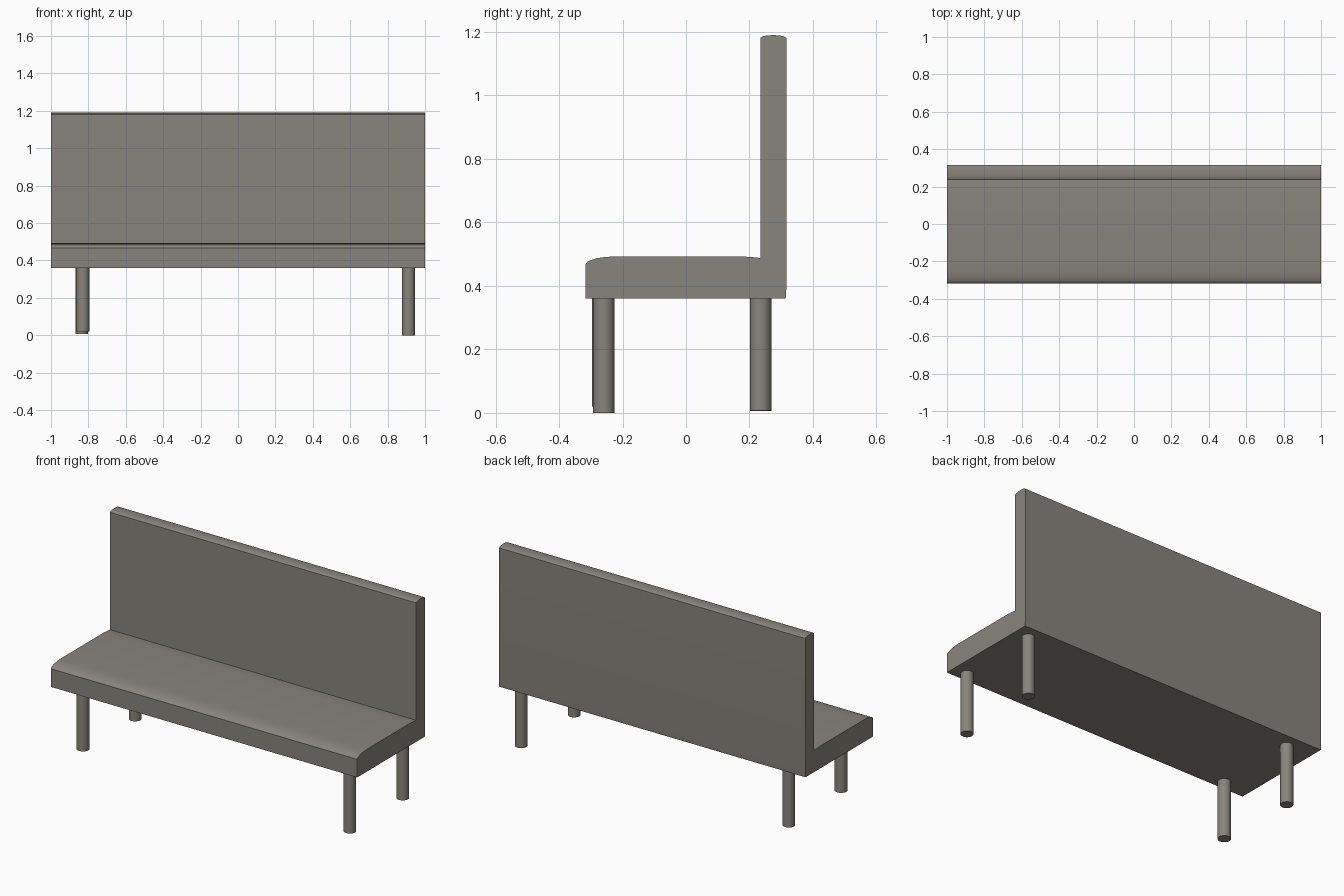
import bpy, bmesh, math

if "Cube" in bpy.data.objects:
    bpy.data.objects.remove(bpy.data.objects["Cube"])

mat = bpy.data.materials.new("warm_grey")
mat.diffuse_color = (0.245, 0.233, 0.2, 1)
mat.use_nodes = True
mat.node_tree.nodes["Principled BSDF"].inputs["Base Color"].default_value = mat.diffuse_color


def finish(name, bm, angle):
    bmesh.ops.recalc_face_normals(bm, faces=bm.faces[:])
    me = bpy.data.meshes.new(name)
    bm.to_mesh(me)
    bm.free()
    me.materials.append(mat)
    ob = bpy.data.objects.new(name, me)
    bpy.context.collection.objects.link(ob)
    bpy.ops.object.select_all(action='DESELECT')
    ob.select_set(True)
    bpy.context.view_layer.objects.active = ob
    bpy.ops.object.shade_smooth_by_angle(angle=math.radians(angle))
    return ob


# Seat and backrest: one L-shaped (y, z) profile extruded along the width
profile = [
    (-0.317, 0.361), (-0.317, 0.468), (-0.312, 0.475), (-0.301, 0.481),
    (-0.283, 0.487), (-0.255, 0.491), (-0.22, 0.493),      # rounded front lip
    (0.17, 0.493), (0.205, 0.491), (0.234, 0.488),         # dip into the corner
    (0.234, 1.181), (0.241, 1.186), (0.255, 1.189), (0.275, 1.19),
    (0.295, 1.189), (0.309, 1.186), (0.316, 1.181),        # rounded top
    (0.316, 0.39), (0.314, 0.361),
]
bm = bmesh.new()
face = bm.faces.new([bm.verts.new((-1, y, z)) for y, z in profile])
ext = bmesh.ops.extrude_face_region(bm, geom=[face])
bmesh.ops.translate(bm, vec=(2, 0, 0),
                    verts=[v for v in ext["geom"] if isinstance(v, bmesh.types.BMVert)])
finish("seat_and_backrest", bm, 32)


# Round legs, slightly uneven in position and length
def leg(name, x, y, bottom, radius):
    top = 0.37
    bm = bmesh.new()
    bmesh.ops.create_cone(bm, cap_ends=True, segments=24, radius1=radius,
                          radius2=radius, depth=top - bottom)
    bmesh.ops.translate(bm, verts=bm.verts[:], vec=(x, y, (top + bottom) / 2))
    finish(name, bm, 40)


leg("front_left_leg", -0.83, -0.261, 0.02, 0.035)
leg("front_right_leg", 0.912, -0.259, 0.0, 0.034)
leg("back_left_leg", -0.836, 0.235, 0.006, 0.034)
leg("back_right_leg", 0.912, 0.235, 0.007, 0.034)
